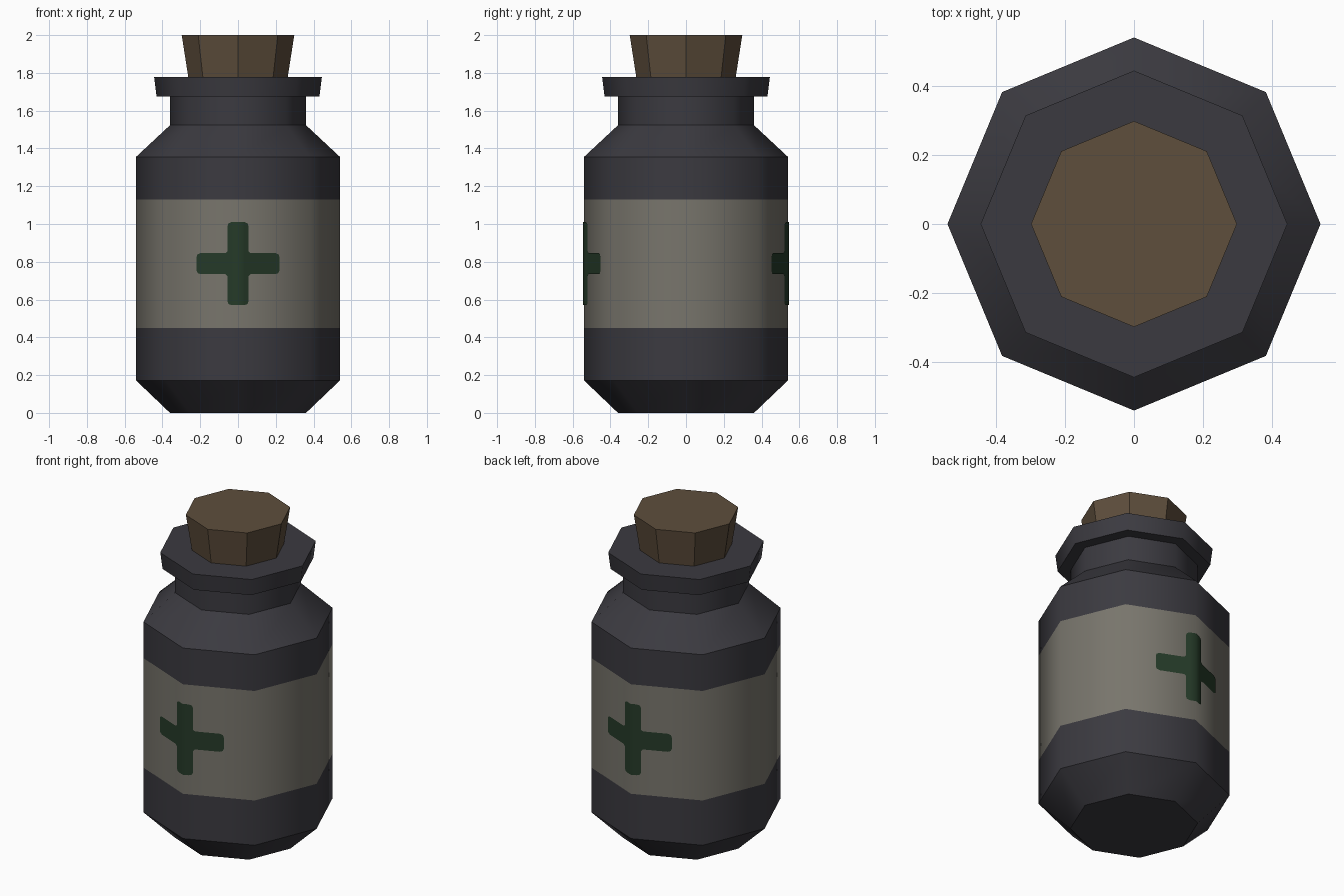
import bpy, bmesh, math

if "Cube" in bpy.data.objects:
    bpy.data.objects.remove(bpy.data.objects["Cube"])

SIDES = 8


def material(name, rgb):
    # sRGB 0-255 to linear
    lin = [((c / 255 + 0.055) / 1.055) ** 2.4 for c in rgb]
    m = bpy.data.materials.new(name)
    m.diffuse_color = (*lin, 1)
    m.use_nodes = True
    m.node_tree.nodes["Principled BSDF"].inputs["Base Color"].default_value = m.diffuse_color
    return m


glass = material("dark glass", (59, 58, 64))
paper = material("label paper", (120, 117, 108))
green = material("cross green", (37, 58, 40))
cork_mat = material("cork brown", (94, 78, 60))


def finish(bm, name, mats):
    me = bpy.data.meshes.new(name)
    bm.to_mesh(me)
    bm.free()
    for m in mats:
        me.materials.append(m)
    ob = bpy.data.objects.new(name, me)
    bpy.context.collection.objects.link(ob)
    return ob


def lathe(name, profile, mats, smooth=False, band=None):
    """Eight-sided turned solid; faces inside the height band get material 1."""
    bm = bmesh.new()
    rings = []
    for r, z in profile:
        rings.append([bm.verts.new((r * math.cos(a), r * math.sin(a), z))
                      for a in (2 * math.pi * i / SIDES for i in range(SIDES))])
    for lo, hi in zip(rings, rings[1:]):
        for i in range(SIDES):
            j = (i + 1) % SIDES
            f = bm.faces.new((lo[i], lo[j], hi[j], hi[i]))
            f.smooth = smooth
            if band and band[0] < f.calc_center_median().z < band[1]:
                f.material_index = 1
    bm.faces.new(rings[0][::-1])
    bm.faces.new(rings[-1])
    # rings stay crisp, uprights blend round the body
    for e in bm.edges:
        if abs(e.verts[0].co.z - e.verts[1].co.z) < 1e-4:
            e.smooth = False
    return finish(bm, name, mats)


# Bottle with wrap-around label, shoulder, neck and lip
lathe("bottle",
      [(0.36, 0), (0.54, 0.172), (0.54, 0.45), (0.54, 1.13), (0.54, 1.355),
       (0.36, 1.523), (0.36, 1.675), (0.431, 1.675), (0.444, 1.778)],
      [glass, paper], smooth=True, band=(0.45, 1.13))

# Tapered stopper
lathe("cork", [(0.262, 1.77), (0.298, 2.0)], [cork_mat])


def cross(name, s):
    """Thin cross folded over the front (s=1) or back (s=-1) edge."""
    w, l, c, k, zc = 0.056, 0.22, 0.022, 0.006, 0.79
    upper = [(0, l), (w - c, l), (w - k, l - k), (w, l - c),
             (w, w + 0.01), (w + 0.01, w),
             (l - c, w), (l - k, w - k), (l, w - c)]
    half = upper + [(x, -z) for x, z in reversed(upper)]
    bm = bmesh.new()
    for side in (1, -1):
        pts = half[::-1] if side == 1 else half
        bm.faces.new([bm.verts.new((s * side * x,
                                    -s * (0.544 - x * math.tan(math.pi / 8)),
                                    zc + z)) for x, z in pts])
    bmesh.ops.remove_doubles(bm, verts=bm.verts[:], dist=1e-5)
    for f in bm.faces:
        f.smooth = True
    return finish(bm, name, [green])


# Painted crosses on the front and back
cross("front_cross", 1)
cross("back_cross", -1)
